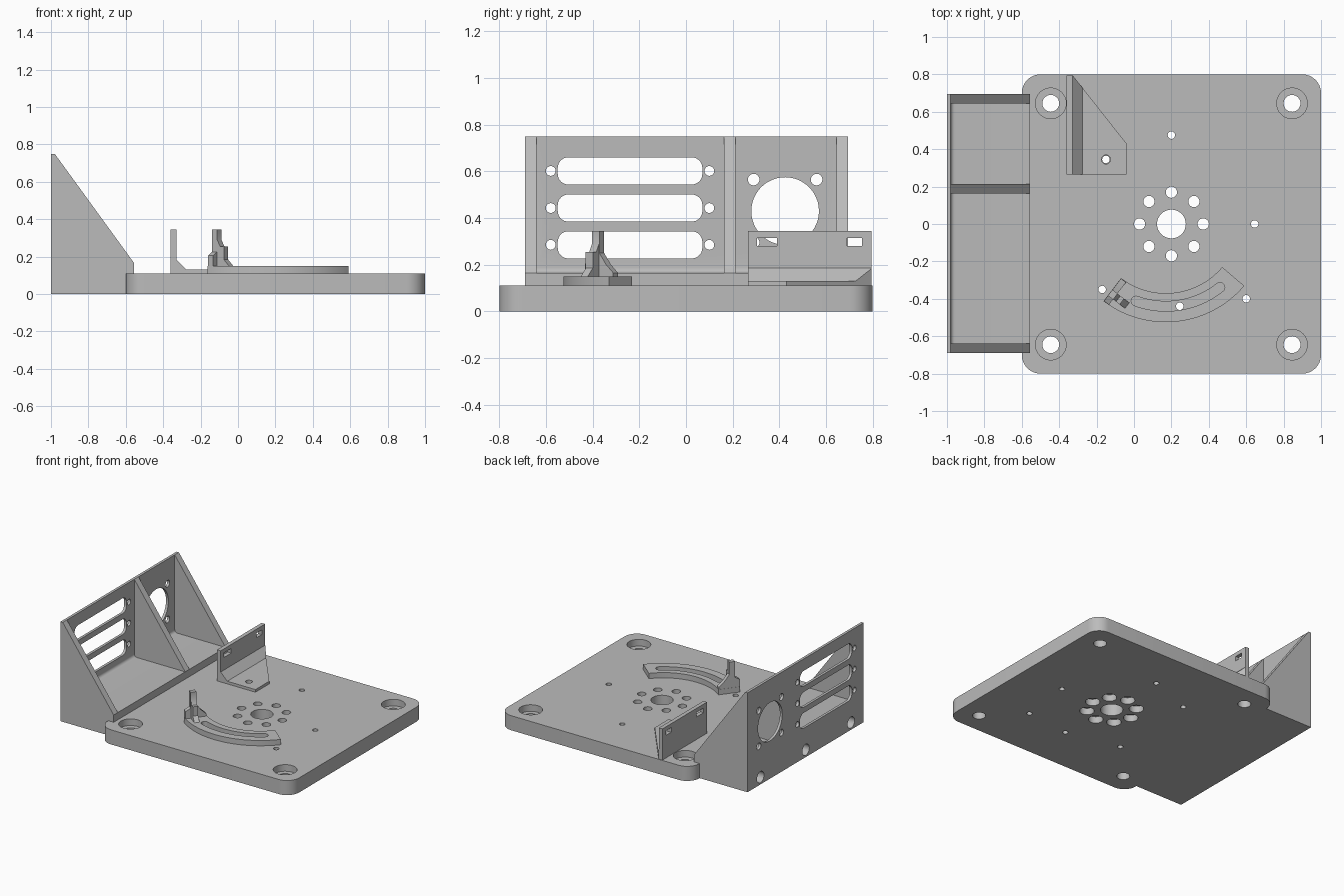
import bpy, bmesh, math
from mathutils import Matrix, Vector

cube = bpy.data.objects.get("Cube")
if cube:
    bpy.data.objects.remove(cube, do_unlink=True)

grey = bpy.data.materials.new("plain grey")
grey.use_nodes = True
COLOR = (0.5, 0.5, 0.5, 1)
grey.diffuse_color = COLOR
grey.node_tree.nodes["Principled BSDF"].inputs["Base Color"].default_value = COLOR

# Axis frames: profile coordinates (a, b) plus extrusion depth c -> world
UP = Matrix.Identity(4)
ALONG_Y = Matrix(((1, 0, 0, 0), (0, 0, 1, 0), (0, 1, 0, 0), (0, 0, 0, 1)))
ALONG_X = Matrix(((0, 0, 1, 0), (1, 0, 0, 0), (0, 1, 0, 0), (0, 0, 0, 1)))


def prism(name, points, lo, hi, frame=UP):
    """Extrude a flat profile from lo to hi along the frame's third axis."""
    bm = bmesh.new()
    face = bm.faces.new([bm.verts.new(frame @ Vector((a, b, lo))) for a, b in points])
    shift = frame.to_3x3() @ Vector((0, 0, hi - lo))
    top = bmesh.ops.extrude_face_region(bm, geom=[face], use_keep_orig=True)
    bmesh.ops.translate(bm, vec=shift,
                        verts=[v for v in top["geom"] if isinstance(v, bmesh.types.BMVert)])
    bmesh.ops.recalc_face_normals(bm, faces=bm.faces)
    mesh = bpy.data.meshes.new(name)
    bm.to_mesh(mesh)
    bm.free()
    mesh.materials.append(grey)
    obj = bpy.data.objects.new(name, mesh)
    bpy.context.collection.objects.link(obj)
    return obj


def arc(cx, cy, r, start, end, steps):
    angles = [math.radians(start + (end - start) * i / steps) for i in range(steps + 1)]
    return [(cx + r * math.cos(t), cy + r * math.sin(t)) for t in angles]


def circle(cx, cy, r, n=32):
    return arc(cx, cy, r, 0, 360, n)[:-1]


def rounded(x0, x1, y0, y1, r, steps=8):
    corners = ((x1 - r, y1 - r), (x0 + r, y1 - r), (x0 + r, y0 + r), (x1 - r, y0 + r))
    return [p for i, (x, y) in enumerate(corners)
            for p in arc(x, y, r, i * 90, i * 90 + 90, steps)]


def cut(target, points, lo, hi, frame=UP, mode="DIFFERENCE"):
    """Apply a boolean with a temporary prism."""
    tool = prism("cutter", points, lo, hi, frame)
    mod = target.modifiers.new("cut", "BOOLEAN")
    mod.operation, mod.solver, mod.object = mode, "EXACT", tool
    bpy.context.view_layer.objects.active = target
    bpy.ops.object.modifier_apply(modifier=mod.name)
    bpy.data.objects.remove(tool, do_unlink=True)


# Base plate with rounded corners
CX, TOP = 0.2, 0.11
base = prism("base_plate", rounded(-0.6, 1, -0.8, 0.8, 0.1), 0, TOP)
# Counterbored corner holes
for sx in (-1, 1):
    for sy in (-1, 1):
        x, y = CX + sx * 0.645, sy * 0.645
        cut(base, circle(x, y, 0.045), -0.1, 0.2)
        cut(base, circle(x, y, 0.082), 0.06, 0.2)
# Centre hole and ring of holes, wider underneath
cut(base, circle(CX, 0, 0.077), -0.1, 0.2)
for i in range(8):
    a = math.radians(45 * i)
    x, y = CX + 0.17 * math.cos(a), 0.17 * math.sin(a)
    cut(base, circle(x, y, 0.03), -0.1, 0.2)
    cut(base, circle(x, y, 0.05), -0.1, 0.05)
# Small locating holes
for x, y in ((0.2, 0.475), (0.645, 0), (0.6, -0.4), (-0.17, -0.35), (0.245, -0.44), (-0.15, 0.345)):
    cut(base, circle(x, y, 0.02, 20), -0.1, 0.2)

# Panel with floor, joined by a small cove
panel = prism("back_panel_and_floor",
              [(-1, 0), (-1, 0.75), (-0.98, 0.75), (-0.98, 0.187)]
              + arc(-0.958, 0.187, 0.022, 180, 270, 5)
              + [(-0.555, 0.165), (-0.555, TOP), (-0.6, TOP), (-0.6, 0)],
              -0.64, 0.645, ALONG_Y)
for z in (0.285, 0.443, 0.602):
    cut(panel, rounded(-0.55, 0.07, z - 0.058, z + 0.058, 0.045), -1.1, -0.9, ALONG_X)
    for y in (-0.58, 0.1):
        cut(panel, circle(y, z, 0.021, 20), -1.1, -0.9, ALONG_X)
cut(panel, circle(0.425, 0.43, 0.145, 48), -1.1, -0.9, ALONG_X)
for y in (0.29, 0.56):
    for z in (0.295, 0.565):
        cut(panel, circle(y, z, 0.025, 20), -1.1, -0.9, ALONG_X)
# Screw holes into the edge of the floor
for y in (-0.54, 0, 0.54):
    cut(panel, circle(y, 0.055, 0.042), -1.1, -0.75, ALONG_X)

# Sloping side walls and divider
side = [(-1, 0), (-1, 0.75), (-0.98, 0.75), (-0.555, 0.165), (-0.555, TOP), (-0.6, TOP), (-0.6, 0)]
right_wall = prism("right_side_wall", side, -0.69, -0.64, ALONG_Y)
left_wall = prism("left_side_wall", side, 0.645, 0.695, ALONG_Y)
divider = prism("divider_wall", [(-0.99, 0.155), (-0.99, 0.75), (-0.98, 0.75), (-0.555, 0.165),
                                 (-0.555, 0.155)], 0.163, 0.213, ALONG_Y)

# Angled bracket: L section trimmed to a tapering foot
bracket = prism("slotted_bracket",
                [(-0.36, TOP), (-0.36, 0.345), (-0.33, 0.345), (-0.33, 0.185), (-0.275, 0.13),
                 (-0.04, 0.13), (-0.04, TOP)], 0.265, 0.795, ALONG_Y)
cut(bracket, [(-0.04, 0.43), (-0.328, 0.795), (-0.328, 0.9), (0.1, 0.9), (0.1, 0.43)], 0, 0.5)
for y0, y1 in ((0.305, 0.39), (0.69, 0.755)):
    cut(bracket, [(y0, 0.28), (y1, 0.28), (y1, 0.315), (y0, 0.315)], -0.5, -0.3, ALONG_X)
cut(bracket, circle(-0.15, 0.345, 0.024, 20), 0, 0.2)

# Curved guide with an arc slot
AX, AY, START, END = 0.17, 0.025, -127.3, -40.3
guide = prism("curved_guide",
              arc(AX, AY, 0.55, START, END, 40) + arc(AX, AY, 0.395, END, START, 40), TOP, 0.15)
s0, s1, mid, half = -110, -51.5, 0.465, 0.026
ends = [(AX + mid * math.cos(math.radians(a)), AY + mid * math.sin(math.radians(a)))
        for a in (s0, s1)]
slot = (arc(AX, AY, mid + half, s0, s1, 30) + arc(*ends[1], half, s1, s1 + 180, 10)[1:-1]
        + arc(AX, AY, mid - half, s1, s0, 30) + arc(*ends[0], half, s0 + 180, s0 + 360, 10)[1:-1])
cut(guide, slot, 0, 0.3)

# Pointer on the guide's end: flared upright plus a stepped rib
turn = Matrix.Translation((AX, AY, 0)) @ Matrix.Rotation(math.radians(START), 4, "Z")
pointer = prism("pointer_upright",
                [(0.397, 0.14), (0.548, 0.14), (0.548, 0.205), (0.512, 0.225), (0.512, 0.345),
                 (0.472, 0.345), (0.472, 0.25), (0.435, 0.2), (0.397, 0.165)],
                0.001, 0.035, turn @ ALONG_Y)
rib = prism("pointer_rib",
            [(0.002, 0.14), (0.002, 0.344), (0.036, 0.344), (0.036, 0.29), (0.055, 0.255),
             (0.08, 0.255), (0.08, 0.185), (0.115, 0.15), (0.115, 0.14)],
            0.473, 0.511, turn @ ALONG_X @ Matrix.Identity(4))

# Smooth the round walls, keep edges sharp
bpy.ops.object.select_all(action="DESELECT")
for obj in (base, panel, right_wall, left_wall, divider, bracket, guide, pointer, rib):
    obj.select_set(True)
bpy.context.view_layer.objects.active = base
bpy.ops.object.shade_smooth_by_angle(angle=math.radians(30))
